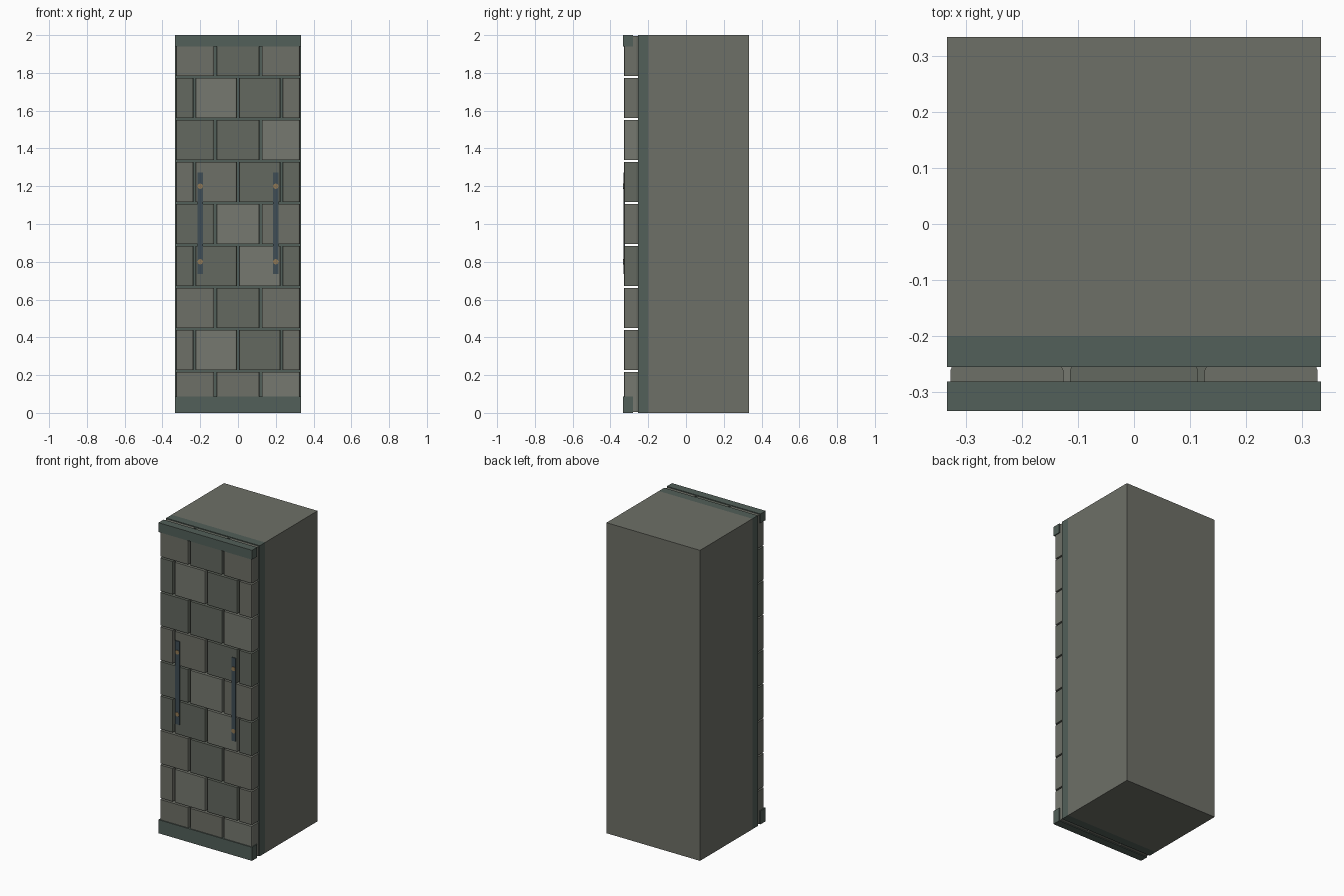
import bpy, bmesh, math
from mathutils import Matrix, Vector

if "Cube" in bpy.data.objects:
    bpy.data.objects.remove(bpy.data.objects["Cube"])


def material(name, rgb):
    m = bpy.data.materials.new(name)
    m.diffuse_color = (*rgb, 1)
    m.use_nodes = True
    m.node_tree.nodes["Principled BSDF"].inputs["Base Color"].default_value = m.diffuse_color
    return m


STONE = material("stone", (0.155, 0.16, 0.135))
TONES = {"l": material("stone_light", (0.18, 0.19, 0.16)),
         "m": material("stone_mid", (0.155, 0.16, 0.135)),
         "d": material("stone_dark", (0.125, 0.14, 0.115))}
TRIM = material("dark_trim", (0.085, 0.115, 0.10))
IRON = material("iron", (0.05, 0.075, 0.09))
BRASS = material("brass", (0.28, 0.19, 0.09))


def finish(bm, name, mat):
    mesh = bpy.data.meshes.new(name)
    bm.to_mesh(mesh)
    bm.free()
    ob = bpy.data.objects.new(name, mesh)
    bpy.context.collection.objects.link(ob)
    mesh.materials.append(mat)
    return ob


def box(name, x, y, z, mat, bevel=0):
    """Box from (min, max) ranges; bevel rounds the upright edges only."""
    lo, hi = Vector((x[0], y[0], z[0])), Vector((x[1], y[1], z[1]))
    bm = bmesh.new()
    bmesh.ops.create_cube(bm, size=1, matrix=Matrix.Translation((lo + hi) / 2)
                          @ Matrix.Diagonal((*(hi - lo), 1)))
    if bevel:
        upright = [e for e in bm.edges
                   if abs(e.verts[0].co.z - e.verts[1].co.z) > 1e-5]
        bmesh.ops.bevel(bm, geom=upright, offset=bevel, segments=2,
                        profile=0.5, affect='EDGES')
    return finish(bm, name, mat)


W = 1 / 3

# Solid pillar and the darker backing slab on its front
box("pillar_core", (-W, W), (-0.20, W), (0, 2), STONE)
box("backing_slab", (-W, W), (-0.255, -0.20), (0, 2), TRIM)

# Nine courses of blocks in running bond
patterns = ["mdm", "dldm", "ddl", "mmdd", "dlm", "ddld", "mdm", "mldm", "mml"]
course = 2 / 9
for row, tones in enumerate(patterns):
    joints = [-0.12, 0.12] if row % 2 == 0 else [-0.23, 0, 0.23]
    edges = [-W] + joints + [W]
    z1 = 2 - row * course
    for i, tone in enumerate(tones):
        box(f"block_{row}_{i}", (edges[i] + 0.006, edges[i + 1] - 0.006),
            (-0.327, -0.253), (z1 - course + 0.005, z1 - 0.005),
            TONES[tone], bevel=0.008)

# Top and bottom rails
box("top_rail", (-W, W), (-W, -0.281), (1.94, 2), TRIM)
box("bottom_rail", (-W, W), (-W, -0.281), (0, 0.087), TRIM)

# Two iron straps, each held by two brass rivets
for side, x in (("left", -0.2), ("right", 0.2)):
    box(f"{side}_strap", (x - 0.015, x + 0.015), (-0.3318, -0.322),
        (0.735, 1.272), IRON)
    for n, z in (("lower", 0.8), ("upper", 1.2)):
        bm = bmesh.new()
        bmesh.ops.create_cone(
            bm, cap_ends=True, segments=16, radius1=0.014, radius2=0.014,
            depth=0.012, matrix=Matrix.Translation((x, -0.3275, z))
            @ Matrix.Rotation(math.pi / 2, 4, 'X'))
        finish(bm, f"{side}_{n}_rivet", BRASS)
